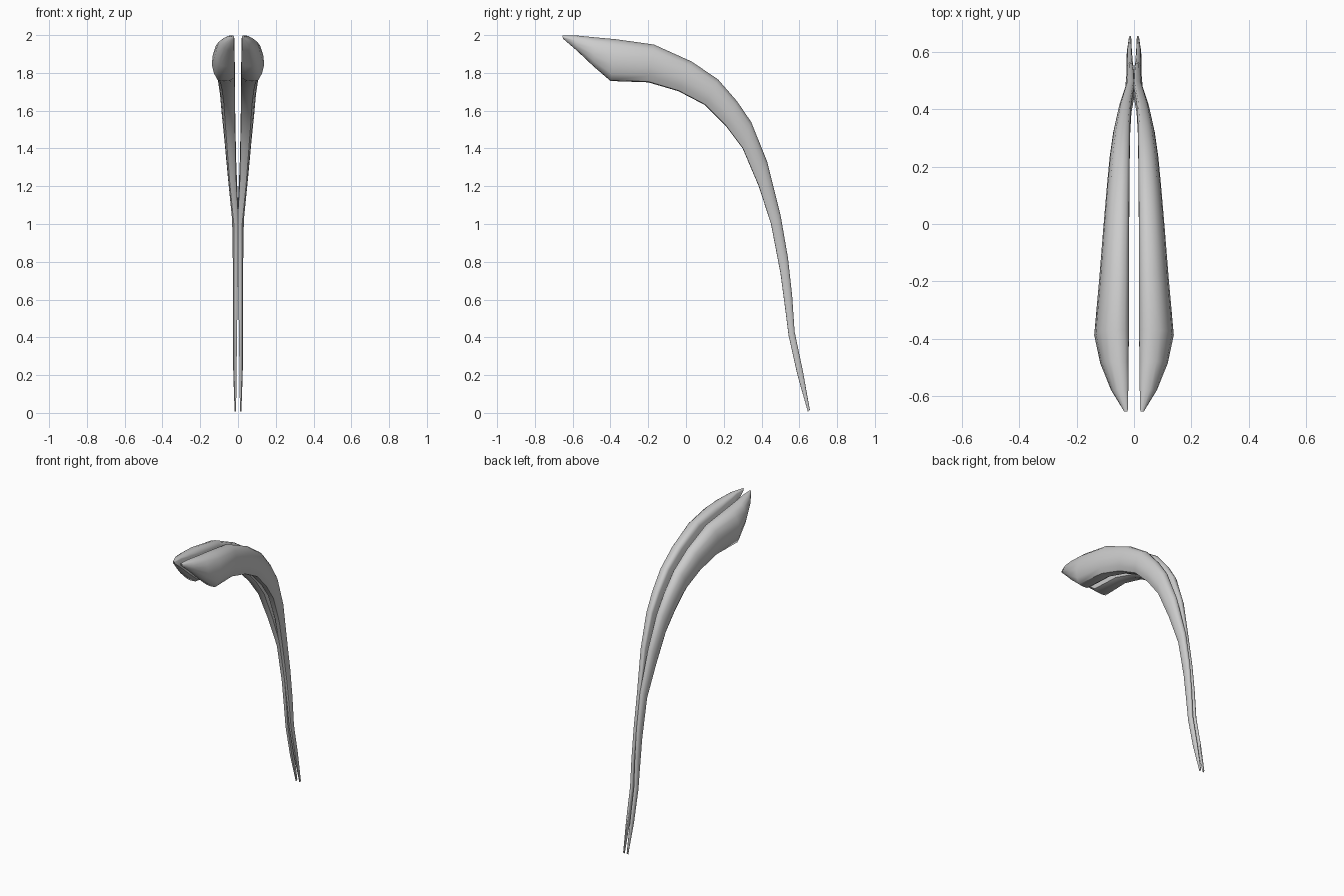
import bpy, bmesh, math

cube = bpy.data.objects.get("Cube")
if cube:
    bpy.data.objects.remove(cube, do_unlink=True)

# Single grey surface
grey = bpy.data.materials.new("plain_grey")
grey.use_nodes = True
grey.diffuse_color = (0.6, 0.6, 0.6, 1)
grey.node_tree.nodes["Principled BSDF"].inputs["Base Color"].default_value = grey.diffuse_color

# Stations along the horn: upper edge (y, z), lower edge (y, z), inner x, outer x
stations = [
    ((-.655, 1.997), (-.65, 1.98), .022, .036),
    ((-.58, 1.998), (-.58, 1.92), .02, .08),
    ((-.48, 1.988), (-.49, 1.835), .019, .118),
    ((-.37, 1.978), (-.4, 1.757), .018, .139),
    ((-.17, 1.95), (-.2, 1.75), .018, .121),
    ((.03, 1.86), (-.04, 1.703), .017, .107),
    ((.17, 1.765), (.1, 1.63), .016, .095),
    ((.27, 1.65), (.21, 1.52), .015, .085),
    ((.345, 1.54), (.3, 1.4), .014, .073),
    ((.43, 1.33), (.385, 1.2), .009, .054),
    ((.5, 1.05), (.45, 1.0), -.003, .031),
    ((.54, .82), (.5, .74), 0, .027),
    ((.562, .62), (.524, .56), .003, .027),
    ((.575, .43), (.543, .41), .005, .027),
    ((.619, .22), (.59, .2), .008, .025),
    ((.656, .015), (.645, .006), .01, .018),
]
# D-shaped section: across from inner to outer, up from lower to upper
section = [(0, .08), (.2, .01), (.5, 0), (.74, .02), (.9, .18), (1, .4),
           (.95, .64), (.81, .86), (.6, .96), (.35, 1), (.12, .98), (0, .88)]

bm = bmesh.new()
rings = []
for top, low, inner, outer in stations:
    rings.append([bm.verts.new((inner + u * (outer - inner),
                                low[0] + v * (top[0] - low[0]),
                                low[1] + v * (top[1] - low[1])))
                  for u, v in section])
count = len(section)
for a, b in zip(rings, rings[1:]):
    for i in range(count):
        j = (i + 1) % count
        bm.faces.new((a[i], a[j], b[j], b[i]))
bm.faces.new(rings[0])
bm.faces.new(rings[-1])
bmesh.ops.recalc_face_normals(bm, faces=bm.faces[:])
mesh = bpy.data.meshes.new("curved_horn_pair")
bm.to_mesh(mesh)
bm.free()
mesh.materials.append(grey)

# Left horn, mirrored to the right
horn = bpy.data.objects.new("curved_horn_pair", mesh)
bpy.context.collection.objects.link(horn)
mirror = horn.modifiers.new("Mirror", 'MIRROR')
mirror.use_mirror_merge = False
bpy.context.view_layer.objects.active = horn
horn.select_set(True)
bpy.ops.object.shade_smooth_by_angle(angle=math.radians(50))
